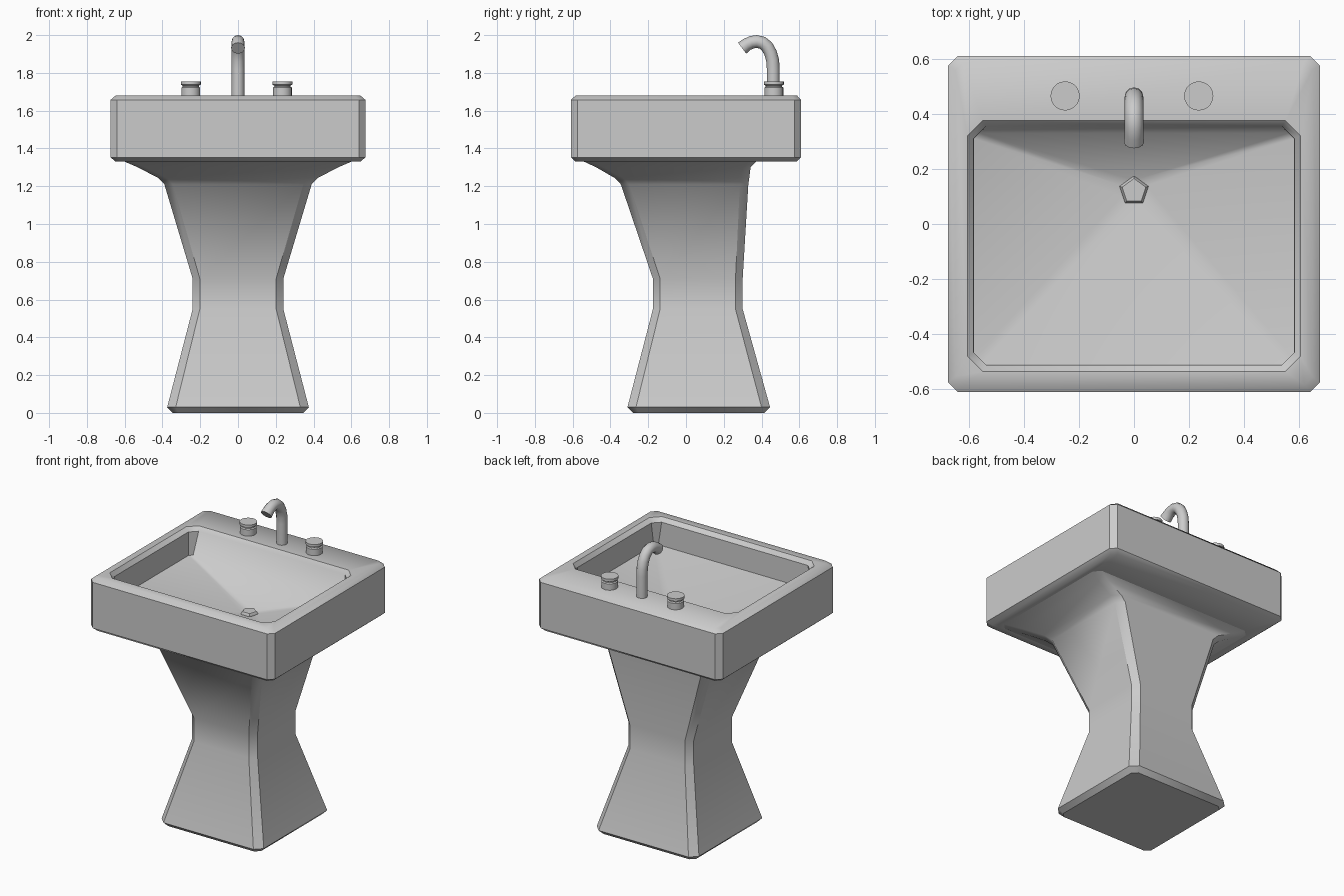
import bpy, bmesh, math

if "Cube" in bpy.data.objects:
    bpy.data.objects.remove(bpy.data.objects["Cube"])

def finish(name, bm, angle=40):
    bmesh.ops.recalc_face_normals(bm, faces=bm.faces)
    me = bpy.data.meshes.new(name)
    bm.to_mesh(me)
    bm.free()
    ob = bpy.data.objects.new(name, me)
    bpy.context.collection.objects.link(ob)
    smooth(ob, angle)
    return ob

def smooth(ob, angle=40):
    bpy.ops.object.select_all(action='DESELECT')
    ob.select_set(True)
    bpy.context.view_layer.objects.active = ob
    bpy.ops.object.shade_smooth_by_angle(angle=math.radians(angle))

def octagon(hx, y0, y1, c):
    """Rectangle with its corners cut off by c."""
    return [(-hx + c, y0), (hx - c, y0), (hx, y0 + c), (hx, y1 - c),
            (hx - c, y1), (-hx + c, y1), (-hx, y1 - c), (-hx, y0 + c)]

def loft(name, rings, cap_start=False, cap_end=False):
    bm = bmesh.new()
    loops = [[bm.verts.new((x, y, z)) for x, y in octagon(hx, y0, y1, c)]
             for z, hx, y0, y1, c in rings]
    for a, b in zip(loops, loops[1:]):
        for i in range(8):
            j = (i + 1) % 8
            bm.faces.new((a[i], a[j], b[j], b[i]))
    if cap_start:
        bm.faces.new(loops[0][::-1])
    if cap_end:
        bm.faces.new(loops[-1])
    return finish(name, bm)

def lathe(name, profile, x, y, sides):
    bm = bmesh.new()
    loops = [[bm.verts.new((x + r * math.sin(2 * math.pi * i / sides),
                            y + r * math.cos(2 * math.pi * i / sides), z))
              for i in range(sides)] for r, z in profile]
    for a, b in zip(loops, loops[1:]):
        for i in range(sides):
            j = (i + 1) % sides
            bm.faces.new((a[i], a[j], b[j], b[i]))
    bm.faces.new(loops[0])
    bm.faces.new(loops[-1])
    return finish(name, bm)

# Rings are (z, half width, front y, back y, corner cut)
flare_top = (1.33, 0.60, -0.54, 0.37, 0.04)

# Waisted pedestal flaring out under the basin
loft("pedestal", [
    (0.00, 0.345, -0.28, 0.415, 0.03),
    (0.03, 0.375, -0.31, 0.445, 0.045),
    (0.55, 0.24, -0.175, 0.30, 0.038),
    (0.71, 0.24, -0.175, 0.30, 0.038),
    (1.21, 0.39, -0.345, 0.33, 0.045),
    (1.245, 0.425, -0.38, 0.335, 0.045),
    (1.30, 0.53, -0.475, 0.342, 0.04),
    flare_top], cap_start=True)

# Basin: underside, outer walls, rim, inner walls and sloping floor
loft("basin", [
    flare_top,
    (1.33, 0.648, -0.584, 0.584, 0.03),
    (1.353, 0.675, -0.61, 0.61, 0.035),
    (1.657, 0.675, -0.61, 0.61, 0.035),
    (1.68, 0.648, -0.584, 0.588, 0.03),
    (1.68, 0.605, -0.535, 0.375, 0.055),
    (1.655, 0.582, -0.512, 0.355, 0.045),
    (1.50, 0.58, -0.51, 0.33, 0.02),
    (1.345, 0.045, 0.075, 0.165, 0.025)], cap_end=True)

# Five-sided drain plug
lathe("drain", [(0.055, 1.335), (0.055, 1.35), (0.045, 1.362)], 0, 0.12, 5)

# Tap handles with a groove below the cap
for side, x in (("left", -0.25), ("right", 0.235)):
    lathe(side + "_handle", [(0.05, 1.67), (0.05, 1.722), (0.043, 1.727),
                             (0.043, 1.733), (0.053, 1.738), (0.053, 1.755)],
          x, 0.465, 20)

# Gooseneck faucet: straight riser and hooked spout
path = [(0.462, 1.67), (0.462, 1.82), (0.459, 1.865), (0.448, 1.905),
        (0.43, 1.938), (0.405, 1.959), (0.375, 1.966), (0.347, 1.962),
        (0.322, 1.95), (0.297, 1.931)]
cu = bpy.data.curves.new("faucet", 'CURVE')
cu.dimensions = '3D'
cu.bevel_depth = 0.034
cu.bevel_resolution = 4
cu.use_fill_caps = True
sp = cu.splines.new('POLY')
sp.points.add(len(path) - 1)
for i, (p, (y, z)) in enumerate(zip(sp.points, path)):
    p.co = (0, y, z, 1)
    p.radius = 1.08 if i == len(path) - 1 else 1
faucet = bpy.data.objects.new("faucet", cu)
bpy.context.collection.objects.link(faucet)
bpy.ops.object.select_all(action='DESELECT')
faucet.select_set(True)
bpy.context.view_layer.objects.active = faucet
bpy.ops.object.convert(target='MESH')
smooth(bpy.context.view_layer.objects.active)
